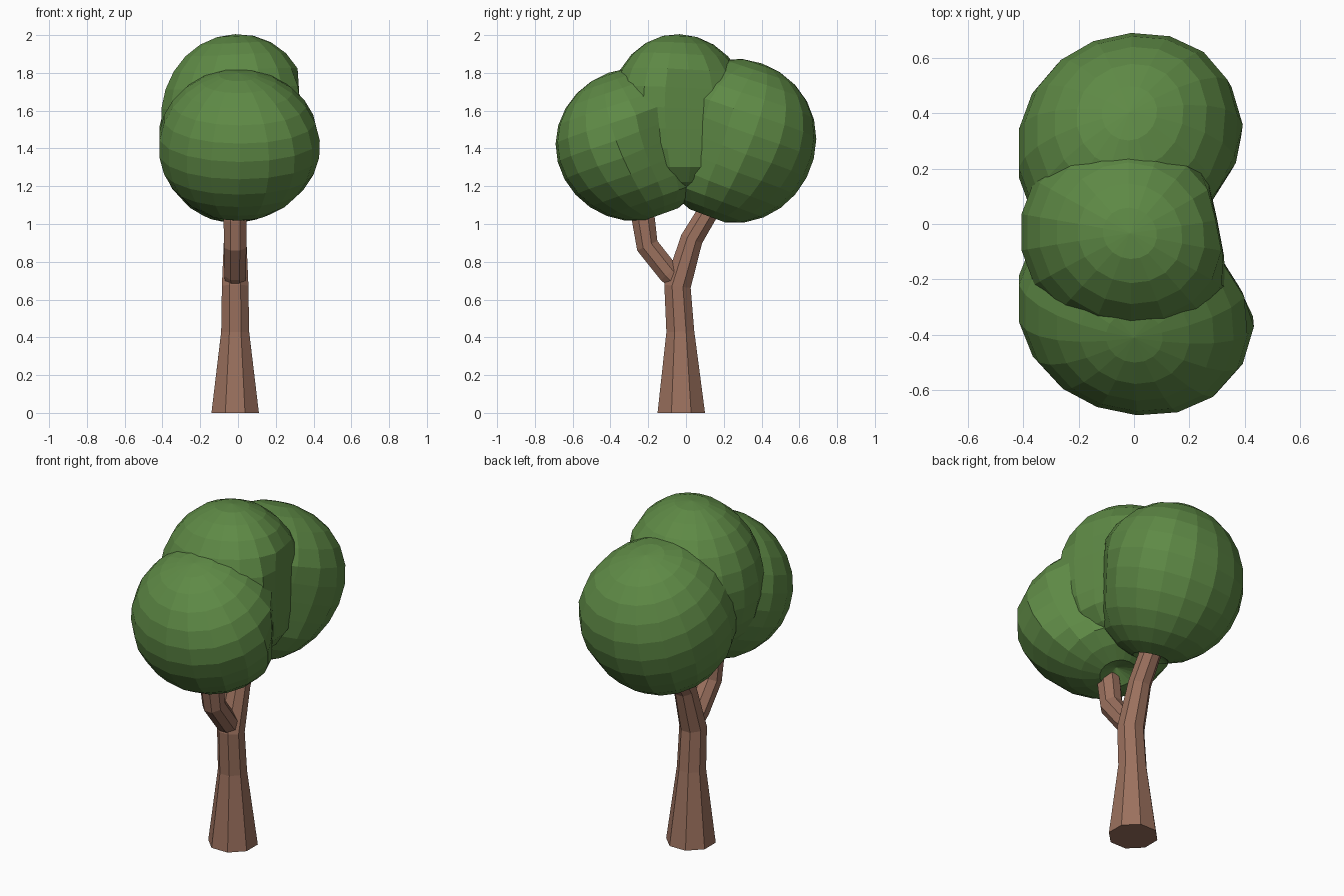
import bpy, bmesh
from math import sin, cos, pi, radians, atan2
from mathutils import Vector, Matrix

cube = bpy.data.objects.get("Cube")
if cube:
    bpy.data.objects.remove(cube, do_unlink=True)


def make_material(name, rgb):
    mat = bpy.data.materials.new(name)
    mat.use_nodes = True
    color = (*rgb, 1)
    mat.diffuse_color = color
    mat.node_tree.nodes["Principled BSDF"].inputs["Base Color"].default_value = color
    return mat


def finish(bm, name, mat):
    bmesh.ops.recalc_face_normals(bm, faces=bm.faces)
    mesh = bpy.data.meshes.new(name)
    bm.to_mesh(mesh)
    bm.free()
    mesh.materials.append(mat)
    obj = bpy.data.objects.new(name, mesh)
    bpy.context.collection.objects.link(obj)


def limb(name, path, mat, sides=8, x=-0.015):
    """Eight-sided tube through (y, z, radius) points, bending in the YZ plane."""
    bm = bmesh.new()
    rings = []
    for i, (y, z, r) in enumerate(path):
        y0, z0, _ = path[max(i - 1, 0)]
        y1, z1, _ = path[min(i + 1, len(path) - 1)]
        lean = atan2(y1 - y0, z1 - z0) if z > 0 else 0
        ring = []
        for k in range(sides):
            a = 2 * pi * (k + 0.5) / sides
            v = r * sin(a)
            ring.append(bm.verts.new((x + r * cos(a), y + v * cos(lean), z - v * sin(lean))))
        rings.append(ring)
    for a, b in zip(rings, rings[1:]):
        for k in range(sides):
            n = (k + 1) % sides
            bm.faces.new((a[k], a[n], b[n], b[k]))
    bm.faces.new(rings[0])
    bm.faces.new(rings[-1])
    finish(bm, name, mat)


def foliage(name, center, radii, tilt, bulge, flat_dir, flat_at, mat):
    """Faceted ball: tilted, bulging one way, flattened another, dimpled below."""
    bm = bmesh.new()
    bmesh.ops.create_uvsphere(bm, u_segments=18, v_segments=13, radius=1)
    for v in bm.verts:
        if v.co.z < -0.99:
            v.co.z = -0.85
    bmesh.ops.rotate(bm, verts=bm.verts, matrix=Matrix.Rotation(radians(tilt), 3, 'X'))
    push = Vector(bulge)
    normal = Vector(flat_dir).normalized()
    for v in bm.verts:
        swell = max(0, v.co.dot(push.normalized())) ** 3
        v.co = v.co * Vector(radii).to_4d().to_3d().length / Vector(radii).length
        v.co = Vector(a * b for a, b in zip(v.co, radii)) + push * swell
        over = v.co.dot(normal) - flat_at
        if over > 0:
            v.co -= normal * over * 0.9
    bmesh.ops.translate(bm, verts=bm.verts, vec=center)
    finish(bm, name, mat)


bark = make_material("bark brown", (0.33, 0.165, 0.112))
leaf = make_material("leaf green", (0.112, 0.252, 0.06))

# Trunk that continues into the rear branch
limb("trunk", [(-0.025, 0, 0.136), (-0.03, 0.43, 0.08), (-0.045, 0.67, 0.076),
               (0.03, 0.92, 0.064), (0.12, 1.07, 0.06), (0.19, 1.25, 0.05)], bark)
# Forked front branch
limb("front_branch", [(-0.04, 0.69, 0.055), (-0.09, 0.74, 0.062),
                      (-0.205, 0.885, 0.064), (-0.225, 1.02, 0.066),
                      (-0.25, 1.2, 0.055)], bark)

# Crown of three overlapping balls
foliage("front_foliage", (0, -0.27, 1.42), (0.425, 0.41, 0.405), 20,
        (0.03, -0.03, 0), (0.83, 0.55, 0), 0.335, leaf)
foliage("back_foliage", (-0.02, 0.255, 1.44), (0.405, 0.425, 0.435), -20,
        (0.03, 0.03, 0.01), (0.83, -0.55, 0), 0.34, leaf)
foliage("top_foliage", (-0.02, -0.03, 1.555), (0.395, 0.38, 0.445), 0,
        (0.02, -0.015, 0.02), (0.97, 0.2, 0), 0.315, leaf)
